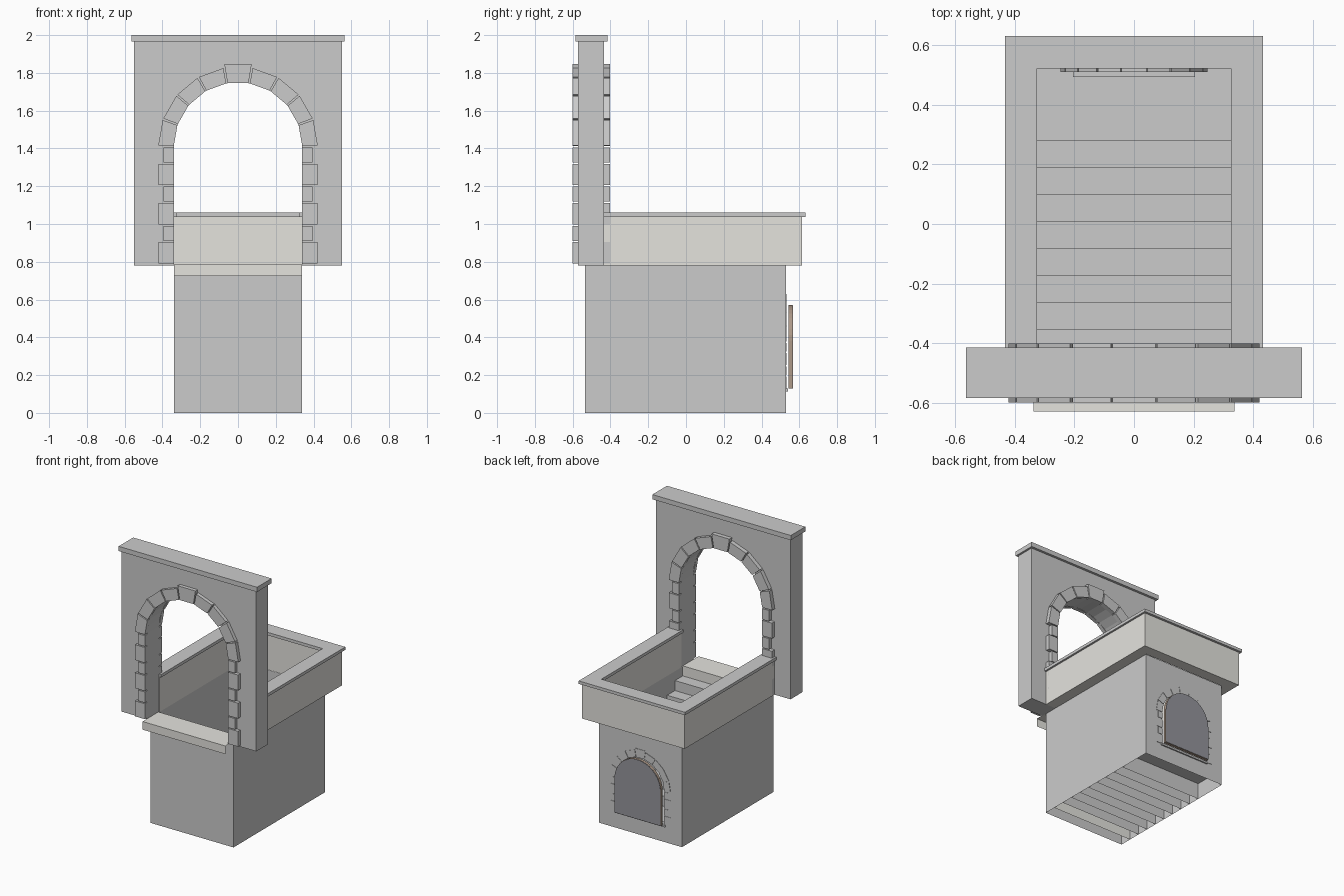
import bpy, bmesh, math

if "Cube" in bpy.data.objects:
    bpy.data.objects.remove(bpy.data.objects["Cube"])


def make(name, verts, faces, mat=None, fix=True):
    me = bpy.data.meshes.new(name)
    me.from_pydata(verts, [], faces)
    ob = bpy.data.objects.new(name, me)
    bpy.context.collection.objects.link(ob)
    if fix:
        bm = bmesh.new()
        bm.from_mesh(me)
        bmesh.ops.recalc_face_normals(bm, faces=bm.faces)
        bm.to_mesh(me)
        bm.free()
    if mat:
        me.materials.append(mat)
    return ob


def material(name, rgb):
    m = bpy.data.materials.new(name)
    m.diffuse_color = (*rgb, 1)
    m.use_nodes = True
    m.node_tree.nodes["Principled BSDF"].inputs["Base Color"].default_value = m.diffuse_color
    return m


def prism(name, pts, a0, a1, axis='y', mat=None):
    """Extrude a closed profile: (x, z) along y, or (x, y) along z."""
    n = len(pts)
    put = (lambda p, a: (p[0], a, p[1])) if axis == 'y' else (lambda p, a: (p[0], p[1], a))
    v = [put(p, a0) for p in pts] + [put(p, a1) for p in pts]
    f = [tuple(range(n)), tuple(range(2 * n - 1, n - 1, -1))]
    f += [(i, (i + 1) % n, (i + 1) % n + n, i + n) for i in range(n)]
    return make(name, v, f, mat)


def box(name, x0, x1, y0, y1, z0, z1, mat=None):
    return prism(name, [(x0, z0), (x1, z0), (x1, z1), (x0, z1)], y0, y1, 'y', mat)


def arch(r, spring, base, seg=18):
    """Open arch outline from the right foot over the top to the left foot."""
    mid = [(r * math.cos(math.pi * i / seg), spring + r * math.sin(math.pi * i / seg))
           for i in range(seg + 1)]
    return [(r, base)] + mid + [(-r, base)]


def stone_ring(name, r, wide, narrow, spring, base, courses, y0, y1):
    # nine wedge stones with a taller keystone
    for i in range(9):
        a, b = math.radians(20 * i + .6), math.radians(20 * i + 19.4)
        R = r + wide * (1.28 if i == 4 else 1.03)
        pts = [(q * math.cos(t), spring + q * math.sin(t))
               for q, t in ((r, a), (R, a), (R, b), (r, b))]
        prism(f"{name}_wedge_{i}", pts, y0, y1)
    # alternating wide and narrow side stones
    pair = (spring - base) / (courses / 2)
    for s in (-1, 1):
        z = base
        for i in range(courses):
            h = pair * (.58 if i % 2 == 0 else .42)
            w = wide if i % 2 == 0 else narrow
            x0, x1 = sorted((s * r, s * (r + w)))
            box(f"{name}_side_{s}_{i}", x0, x1, y0, y1, z + .003, z + h - .004)
            z += h


pale = material("pale_stone", (.78, .77, .73))
brown = material("door_wood", (.42, .32, .25))
dark = material("door_back", (.3, .3, .33))

# Entrance wall with arched opening, and its cap
r, spring, base, top = .34, 1.41, .78, 1.967
prism("arch_wall", arch(r, spring, base) + [(-.55, base), (-.55, top), (.55, top), (.55, base)],
      -.573, -.433)
box("arch_wall_cap", -.565, .565, -.585, -.415, top - .002, 2.0)

# Stone surrounds on both faces of the wall
for nm, y0, y1 in (("front_stone", -.6, -.572), ("rear_stone", -.434, -.402)):
    stone_ring(nm, r, .08, .055, spring, .787, 6, y0, y1)


def u_shape(xo, yo, xi, yi, y0):
    return [(-xo, y0), (-xi, y0), (-xi, yi), (xi, yi), (xi, y0), (xo, y0), (xo, yo), (-xo, yo)]


# Low parapet and coping
prism("parapet", u_shape(.42, .615, .338, .532, -.433), .78, 1.04, 'z', pale)
prism("parapet_coping", u_shape(.434, .632, .325, .523, -.433), 1.038, 1.06, 'z')

# Stairwell shell: thin sheets, open below, arched hole at the back
X, YF, YB, ZT, FL = .338, -.535, .53, .78, .12
for s in (-1, 1):
    make(f"pit_side_{s}", [(s * X, YF, 0), (s * X, YB, 0), (s * X, YB, ZT), (s * X, YF, ZT)],
         [(0, 1, 2, 3)])
make("pit_front", [(-X, YF, 0), (X, YF, 0), (X, YF, ZT), (-X, YF, ZT)], [(0, 1, 2, 3)], fix=False)
dr, dspring = .195, .375
hole = arch(dr, dspring, FL) + [(-X, FL), (-X, ZT), (X, ZT), (X, FL)]
n = len(hole)
make("pit_back", [(x, YB, z) for x, z in hole] + [(-X, YB, 0), (X, YB, 0)],
     [tuple(range(n)), (n, n - 4, n - 1, n + 1)])

# Steps: each tread has a riser sheet that runs down to the ground
risers = [.28 - .0906 * i for i in range(9)]
rise = (.785 - FL) / 9
for i, y in enumerate(risers):
    z = FL + rise * (i + 1)
    yb = risers[i + 1] if i < 8 else YF
    make(f"step_{i}", [(-X, y, 0), (X, y, 0), (X, y, z), (-X, y, z), (X, yb, z), (-X, yb, z)],
         [(1, 0, 3, 2), (2, 3, 5, 4)], pale if i == 8 else None, fix=False)
make("pit_floor", [(-X, .28, FL), (X, .28, FL), (X, YB, FL), (-X, YB, FL)], [(0, 1, 2, 3)], fix=False)

# Entrance landing lip in front of the arch
make("landing_lip", [(-X, YF, .785), (X, YF, .785), (X, -.63, .785), (-X, -.63, .785),
                     (X, -.63, .725), (-X, -.63, .725)], [(1, 0, 3, 2), (2, 3, 5, 4)], pale, fix=False)

# Cellar door with stone surround, sill and threshold
stone_ring("door_stone", dr, .05, .035, dspring, FL + .004, 4, .51, .533)
prism("door", arch(.19, .38, .128), .543, .563, 'y', brown)
prism("door_back", arch(.188, .38, .13), .562, .566, 'y', dark)
box("door_threshold", -.205, .205, .493, .54, FL - .006, FL + .008)
